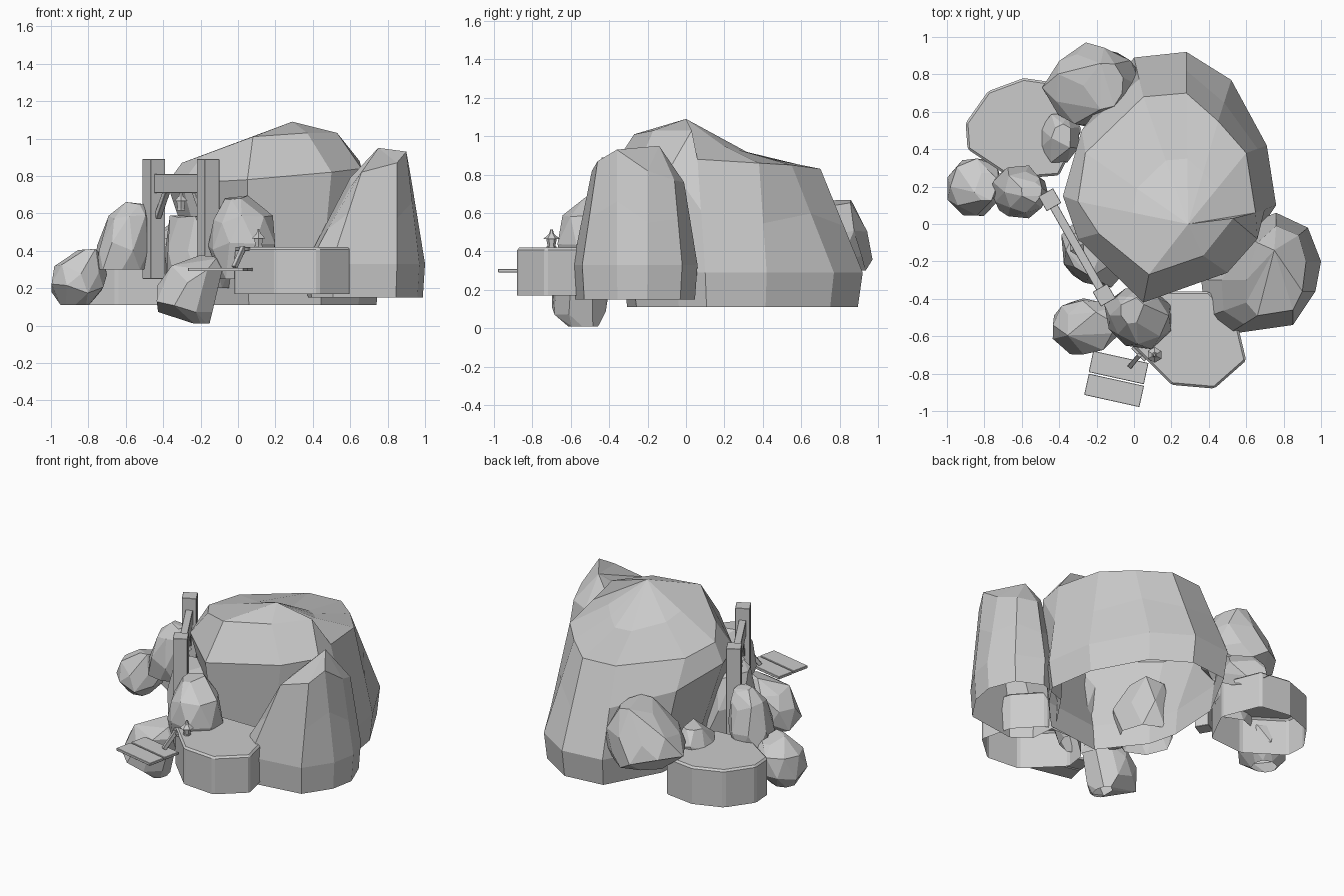
import bpy, bmesh, math, random
from mathutils import Vector, Matrix

cube = bpy.data.objects.get("Cube")
if cube:
    bpy.data.objects.remove(cube, do_unlink=True)

stone = bpy.data.materials.new("grey_stone")
stone.use_nodes = True
GREY = (0.6, 0.6, 0.6, 1)
stone.diffuse_color = GREY
stone.node_tree.nodes["Principled BSDF"].inputs["Base Color"].default_value = GREY


def finish(name, bm, bevel=0):
    me = bpy.data.meshes.new(name)
    bm.to_mesh(me)
    bm.free()
    me.materials.append(stone)
    ob = bpy.data.objects.new(name, me)
    bpy.context.collection.objects.link(ob)
    if bevel:
        m = ob.modifiers.new("edge", "BEVEL")
        m.width, m.segments, m.limit_method = bevel, 1, 'ANGLE'
    return ob


def open_bottom(bm):
    """Orient faces outward, then remove the flat underside."""
    bmesh.ops.recalc_face_normals(bm, faces=bm.faces)
    low = min(v.co.z for v in bm.verts) + 0.001
    under = [f for f in bm.faces if all(v.co.z < low for v in f.verts)]
    bmesh.ops.delete(bm, geom=under, context='FACES')


def boulder(name, z0, outline, shoulder, apex, sag=0, ledge={}):
    """Hollow cliff: foot ring, belly, waist (with overhanging ledge points), shoulder, crest, tip."""
    apex = Vector(apex)
    mid = sum((Vector((x, y, 0)) for x, y in outline), Vector()) / len(outline)
    belly = [Vector((x, y, z0 + 0.18)) for x, y in outline]
    foot = [mid.lerp(Vector((x, y, 0)), 0.96) + Vector((0, 0, z0)) for x, y in outline]
    sh = [Vector(p) for p in shoulder]
    waist, crest = [], []
    for i, (b, s) in enumerate(zip(belly, sh)):
        waist.append(Vector(ledge.get(i, b.lerp(s, 0.45 + 0.1 * (i % 2)))))
        c = s.lerp(apex, 0.5)
        c.z -= sag * max(0, min(1, (c.y - 0.1) * 4))
        crest.append(c)
    bm = bmesh.new()
    vs = [[bm.verts.new(p) for p in r] for r in (foot, belly, waist, sh, crest)]
    n = len(outline)
    for a, b in zip(vs, vs[1:]):
        for i in range(n):
            j = (i + 1) % n
            bm.faces.new((a[i], a[j], b[j], b[i]))
    tip = bm.verts.new(apex)
    for i in range(n):
        bm.faces.new((vs[-1][i], vs[-1][(i + 1) % n], tip))
    bmesh.ops.recalc_face_normals(bm, faces=bm.faces)
    return finish(name, bm)


def rock(name, rings, n=8, seed=1, jitter=0.12):
    """Faceted stone: hull round jittered oval rings (z, cx, cy, rx, ry)."""
    rnd = random.Random(seed)
    bm = bmesh.new()
    for k, (z, cx, cy, rx, ry) in enumerate(rings):
        for i in range(n):
            a = math.tau * (i + 0.5 * (k % 2)) / n
            s = 1 + rnd.uniform(-jitter, jitter * 0.4)
            dz = rnd.uniform(-0.03, 0.03) if k else 0
            bm.verts.new((cx + rx * s * math.cos(a), cy + ry * s * math.sin(a), z + dz))
    bmesh.ops.convex_hull(bm, input=bm.verts)
    loose = [v for v in bm.verts if not v.link_faces]
    bmesh.ops.delete(bm, geom=loose, context='VERTS')
    bmesh.ops.dissolve_limit(bm, angle_limit=math.radians(14), verts=bm.verts, edges=bm.edges)
    open_bottom(bm)
    return finish(name, bm)


def slab(name, outline, z0, z1):
    bm = bmesh.new()
    f = bm.faces.new([bm.verts.new((x, y, z0)) for x, y in outline])
    top = bmesh.ops.extrude_face_region(bm, geom=[f])["geom"]
    bmesh.ops.translate(bm, vec=(0, 0, z1 - z0),
                        verts=[g for g in top if isinstance(g, bmesh.types.BMVert)])
    open_bottom(bm)
    return finish(name, bm, 0.012)


def bar(name, a, b, w, h):
    """Box beam from a to b; w is horizontal width, h the other one."""
    a, b = Vector(a), Vector(b)
    d = (b - a).normalized()
    side = d.cross(Vector((0, 0, 1)))
    side = side.normalized() if side.length > 0.01 else GATE_SIDE
    rot = Matrix((d, side, side.cross(d))).transposed().to_4x4()
    size = Matrix.Diagonal(((b - a).length, w, h, 1))
    bm = bmesh.new()
    bmesh.ops.create_cube(bm, size=1, matrix=Matrix.Translation((a + b) / 2) @ rot @ size)
    bmesh.ops.recalc_face_normals(bm, faces=bm.faces)
    return finish(name, bm, 0.002)


def lantern(name, x, y, z):
    """Small lantern: base, body, roof and finial."""
    bm = bmesh.new()
    for z0, z1, r0, r1 in ((0, 0.012, 0.025, 0.025), (0.012, 0.055, 0.02, 0.028),
                           (0.05, 0.075, 0.042, 0.016), (0.075, 0.1, 0.014, 0.006)):
        bmesh.ops.create_cone(bm, cap_ends=True, segments=6, radius1=r0, radius2=r1,
                              depth=z1 - z0, matrix=Matrix.Translation((x, y, z + (z0 + z1) / 2)))
    return finish(name, bm)


# Large cliffs; the main one overhangs the gate
boulder("main_cliff", 0.11,
        [(-.22, .15), (-.17, -.05), (.05, -.33), (.45, -.28), (.66, -.05), (.76, .1),
         (.71, .42), (.52, .77), (.28, .92), (0, .89), (-.2, .52)],
        [(-.3, .12, .87), (-.19, -.05, .91), (.08, -.27, 1.01), (.37, -.17, 1.03),
         (.53, .03, 1.03), (.65, .06, .88), (.6, .38, .86), (.45, .55, .85),
         (.28, .7, .83), (.05, .68, .83), (-.26, .38, .85)],
        (.29, 0, 1.09), sag=0.06,
        ledge={0: (-.38, .15, .76), 1: (-.3, -.08, .76), 2: (.05, -.42, .78),
               3: (.5, -.26, .82), 4: (.66, -.08, .84), 10: (-.28, .5, .68)})
boulder("left_cliff", 0.15,
        [(.38, -.5), (.5, -.59), (.85, -.54), (.97, -.36), (1, -.2), (.93, -.02),
         (.76, .06), (.55, -.02), (.36, -.3)],
        [(.6, -.42, .74), (.66, -.49, .82), (.85, -.46, .87), (.9, -.36, .93),
         (.92, -.2, .82), (.88, -.06, .77), (.76, -.01, .76), (.66, -.1, .85), (.6, -.3, .79)],
        (.75, -.14, .95))

# Smaller stones
rock("outer_stone", [(.11, -.87, .2, .08, .08), (.2, -.86, .19, .15, .16),
                     (.3, -.84, .2, .15, .15), (.38, -.79, .2, .07, .08)], seed=3)
rock("leaning_stone", [(.3, -.62, .17, .14, .13), (.42, -.62, .17, .15, .15),
                       (.56, -.58, .17, .12, .12), (.65, -.55, .17, .06, .06)], seed=5)
rock("back_stone", [(.3, -.2, .74, .2, .2), (.38, -.21, .73, .27, .24),
                    (.5, -.2, .73, .24, .23), (.64, -.16, .74, .11, .13)], n=9, seed=7)
rock("shore_stone", [(.28, -.4, .46, .11, .13), (.36, -.4, .46, .12, .15),
                     (.45, -.38, .46, .06, .08)], seed=8)
rock("fallen_stone", [(.01, -.2, -.54, .05, .08), (.1, -.28, -.55, .16, .16),
                      (.2, -.27, -.54, .17, .15), (.3, -.22, -.54, .14, .14),
                      (.36, -.16, -.53, .06, .08)], seed=11)
rock("front_stone", [(.25, .02, -.5, .13, .13), (.42, .02, -.5, .19, .18),
                     (.57, .02, -.49, .16, .15), (.68, -.01, -.46, .07, .08)], seed=13)
rock("gate_stone", [(.2, -.2, -.14, .18, .19), (.38, -.2, -.14, .2, .21),
                    (.56, -.23, -.14, .14, .14)], seed=17)

# Flat-topped terraces
slab("front_terrace", [(-.02, -.64), (.2, -.86), (.43, -.88), (.6, -.73), (.55, -.52),
                       (.4, -.36), (.15, -.36), (0, -.5)], .17, .42)
slab("back_terrace", [(-.9, .54), (-.78, .71), (-.59, .78), (-.38, .75), (-.28, .5),
                      (-.4, .26), (-.65, .24), (-.89, .4)], .11, .36)

# Timber gate
POST_A, POST_B = Vector((-.45, .13, 0)), Vector((-.16, -.38, 0))
ALONG = (POST_B - POST_A).normalized()
GATE_SIDE = Vector((-ALONG.y, ALONG.x, 0))
up = lambda p, z: p + Vector((0, 0, z))
for side, post, d in (("right", POST_A, ALONG), ("left", POST_B, -ALONG)):
    bar(side + "_gate_post", up(post, .25), up(post, .89), .09, .09)
    bar(side + "_gate_brace", up(post + d * .04, .58), up(post + d * .14, .72), .03, .03)
bar("gate_beam", up(POST_A, .76), up(POST_B, .76), .045, .1)
mid = (POST_A + POST_B) / 2
lantern("hanging_lantern", mid.x, mid.y, .615)

# Jetty planks, tie post and standing lantern
for i in range(2):
    off = Vector((-.024, -.122, 0)) * i
    bar(f"jetty_plank_{i + 1}", Vector((-.23, -.735, .3)) + off,
        Vector((.065, -.8, .3)) + off, .116, .018)
bar("jetty_post", (-.02, -.76, .31), (.03, -.7, .42), .025, .025)
bar("jetty_arm", (-.01, -.66, .41), (.06, -.73, .41), .015, .015)
lantern("standing_lantern", .11, -.7, .415)
